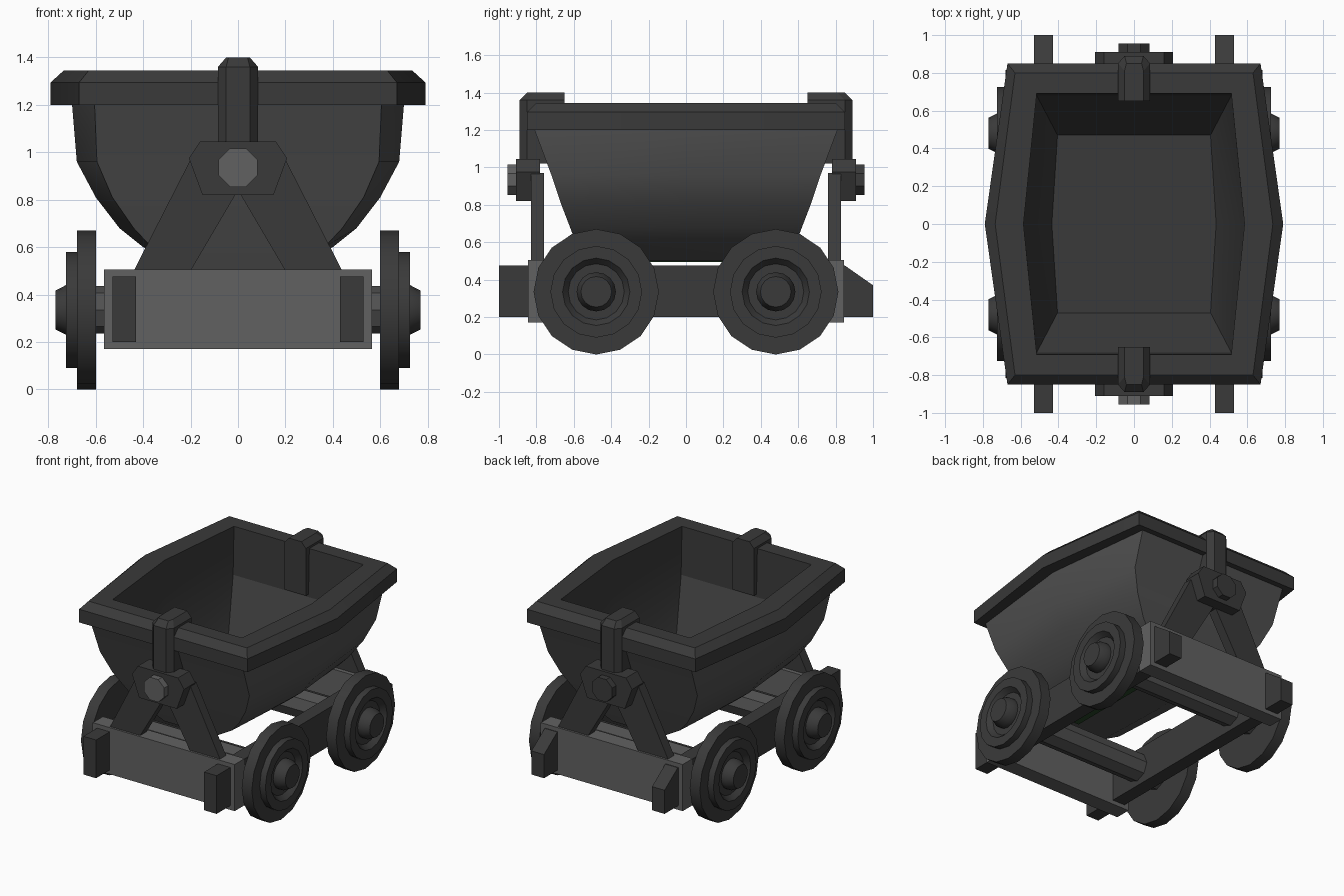
import bpy, bmesh, math
from mathutils import Vector

if "Cube" in bpy.data.objects:
    bpy.data.objects.remove(bpy.data.objects["Cube"])


def material(name, r, g, b):
    m = bpy.data.materials.new(name)
    m.diffuse_color = (r, g, b, 1)
    m.use_nodes = True
    m.node_tree.nodes["Principled BSDF"].inputs["Base Color"].default_value = m.diffuse_color
    return m


DARK = material("dark iron", 0.042, 0.042, 0.042)
MID = material("worn iron", 0.08, 0.08, 0.08)
LIGHT = material("pale steel", 0.12, 0.12, 0.12)
GREEN = material("dark green", 0.02, 0.06, 0.02)


def finish(name, bm, mats, smooth=False):
    bmesh.ops.recalc_face_normals(bm, faces=bm.faces)
    me = bpy.data.meshes.new(name)
    bm.to_mesh(me)
    bm.free()
    for m in mats:
        me.materials.append(m)
    if smooth:
        for p in me.polygons:
            p.use_smooth = True
        me.set_sharp_from_angle(angle=math.radians(28))
    ob = bpy.data.objects.new(name, me)
    bpy.context.collection.objects.link(ob)
    return ob


def loft(bm, rings, cap=True):
    """Skin closed rings of points, optionally capping both ends."""
    rows = [[bm.verts.new(p) for p in ring] for ring in rings]
    n = len(rows[0])
    for a, b in zip(rows, rows[1:]):
        for i in range(n):
            j = (i + 1) % n
            bm.faces.new((a[i], a[j], b[j], b[i]))
    if cap:
        bm.faces.new(rows[0])
        bm.faces.new(rows[-1])


def prism(name, profile, axis, lo, hi, mat):
    """Extrude a 2D profile along x (profile is y,z) or y (profile is x,z)."""
    bm = bmesh.new()
    put = (lambda p, t: (t, p[0], p[1])) if axis == 'x' else (lambda p, t: (p[0], t, p[1]))
    loft(bm, [[put(p, t) for p in profile] for t in (lo, hi)])
    return finish(name, bm, [mat])


def box(name, x0, x1, y0, y1, z0, z1, mat):
    return prism(name, [(x0, z0), (x1, z0), (x1, z1), (x0, z1)], 'y', y0, y1, mat)


def revolve_x(name, profile, y, z, n, mat, flip=1):
    """Turn a (radius, x) profile about an axis parallel to x."""
    bm = bmesh.new()
    loft(bm, [[(flip * x, y + r * math.sin(2 * math.pi * i / n),
                z + r * math.cos(2 * math.pi * i / n)) for i in range(n)]
              for r, x in profile])
    return finish(name, bm, [mat], True)


# Bucket: six-cornered rings (z, end half width, middle half width, half length)
LEVELS = [(0.50, 0.20, 0.22, 0.55), (0.60, 0.365, 0.40, 0.59), (0.68, 0.44, 0.50, 0.62),
          (0.81, 0.53, 0.60, 0.67), (0.96, 0.595, 0.68, 0.72), (1.20, 0.605, 0.70, 0.81),
          (1.20, 0.67, 0.79, 0.85), (1.295, 0.67, 0.79, 0.85), (1.345, 0.63, 0.735, 0.80),
          (1.345, 0.515, 0.585, 0.69), (1.00, 0.515, 0.585, 0.68), (0.68, 0.405, 0.435, 0.47)]
bm = bmesh.new()
loft(bm, [[(e, -l, z), (m, 0, z), (e, l, z), (-e, l, z), (-m, 0, z), (-e, -l, z)]
          for z, e, m, l in LEVELS])
bm.faces.ensure_lookup_table()
for k, f in enumerate(bm.faces):
    f.material_index = 0 if k < 5 * 6 else 1     # outer wall, then rim and inside
bm.faces[-2].material_index = 0                  # underside
finish("bucket", bm, [MID, DARK], True)
box("bucket_underside_strip", 0.06, 0.19, -0.5, 0.5, 0.495, 0.501, GREEN)

# Sills with the back upper corner cut off
for s in (-1, 1):
    prism("side_sill", [(-1, 0.2), (1, 0.2), (1, 0.37), (0.85, 0.475), (-1, 0.475)],
          'x', s * 0.43, s * 0.53, DARK)

# Both ends: beam, A-frame, pivot plate, bolt and hook strap
for s, end in ((-1, "front"), (1, "back")):
    box(end + "_beam", -0.565, 0.565, s * 0.73, s * 0.845, 0.17, 0.505, LIGHT)
    for m in (-1, 1):
        prism(end + "_leg", [(m * 0.44, 0.5), (m * 0.2, 0.5), (0, 0.84), (0, 0.97), (m * 0.2, 0.97)],
              'y', s * 0.76, s * 0.83, DARK)
    half = [(0.15, 0.82), (0.207, 0.975), (0.16, 1.045)]
    prism(end + "_pivot_plate", half + [(-x, z) for x, z in reversed(half)],
          'y', s * 0.78, s * 0.91, DARK)
    prism(end + "_pivot_bolt",
          [(0.088 * math.cos(math.pi * (i + .5) / 4), 0.935 + 0.088 * math.sin(math.pi * (i + .5) / 4))
           for i in range(8)], 'y', s * 0.88, s * 0.955, LIGHT if s < 0 else DARK)
    bm = bmesh.new()
    # strap plan at rising heights; the outer corners and the top are chamfered

    def plan(z, w, c, y_in, y_out):
        return [(-w, s * y_in, z), (w, s * y_in, z), (w, s * (y_out - 0.04), z),
                (c, s * y_out, z), (-c, s * y_out, z), (-w, s * (y_out - 0.04), z)]
    loft(bm, [plan(1.02, 0.085, 0.05, 0.65, 0.89), plan(1.36, 0.085, 0.05, 0.65, 0.89),
              plan(1.40, 0.05, 0.04, 0.65, 0.85)])
    finish(end + "_strap", bm, [DARK])

# Wheels and axles
WHEEL = [(0.105, 0.60), (0.335, 0.60), (0.335, 0.68), (0.245, 0.68), (0.245, 0.725),
         (0.18, 0.725), (0.15, 0.69), (0.105, 0.69), (0.105, 0.725), (0.082, 0.77)]
for y in (-0.48, 0.48):
    revolve_x("axle", [(0.1, -0.62), (0.1, 0.62)], y, 0.335, 8, MID)
    for s in (-1, 1):
        revolve_x("wheel", WHEEL, y, 0.335, 16, DARK, s)
